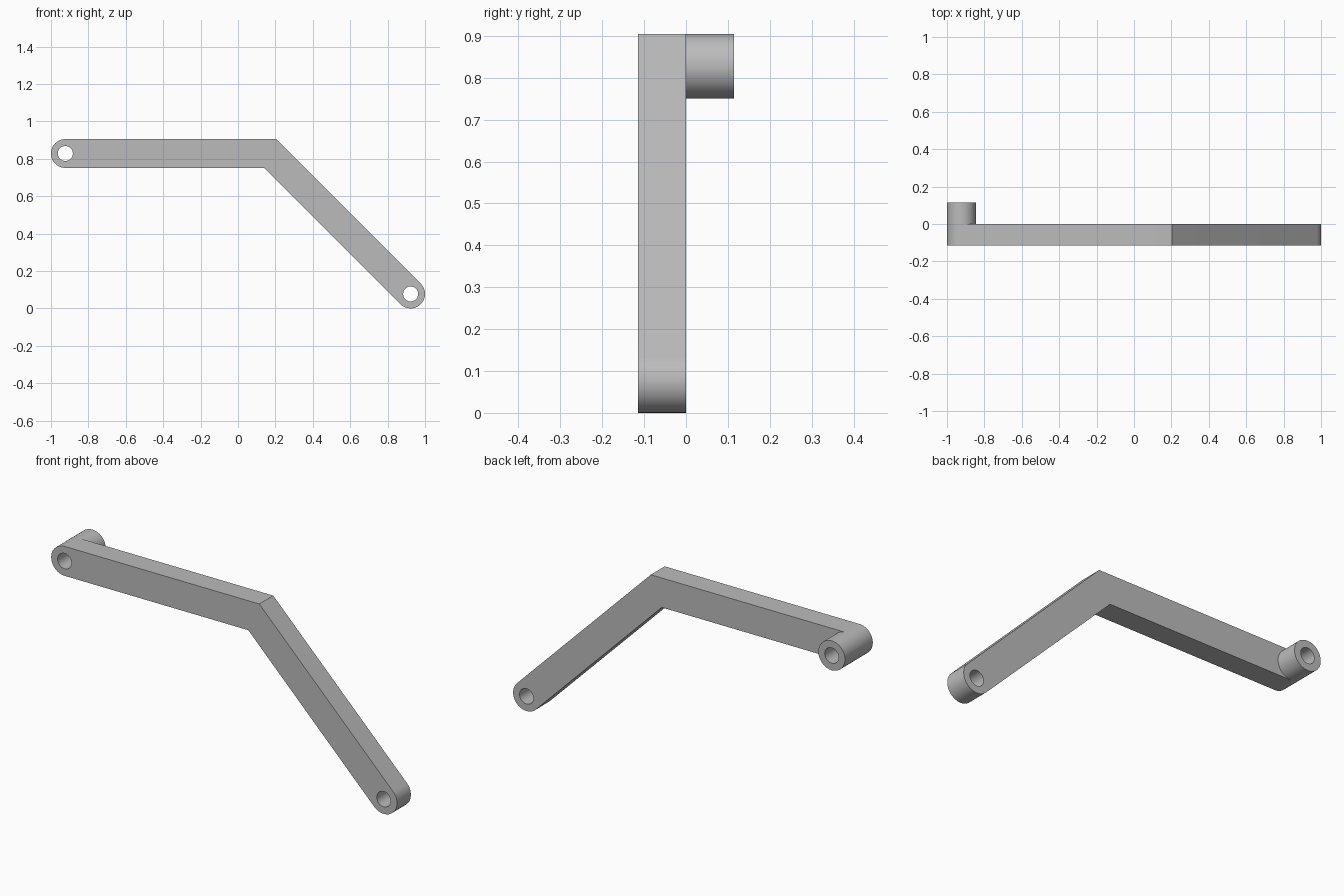
import bpy
from math import sin, cos, pi, tan, radians
from mathutils import Vector

cube = bpy.data.objects.get("Cube")
if cube:
    bpy.data.objects.remove(cube, do_unlink=True)

RADIUS, HOLE, DEPTH = 0.077, 0.04, 0.115
UPPER = Vector((-0.923, 0.828))
LOWER = Vector((0.923, 0.077))
BEND = Vector((0.172, 0.828))

grey = bpy.data.materials.new("plain grey")
grey.use_nodes = True
grey.diffuse_color = (0.5, 0.5, 0.5, 1)
grey.node_tree.nodes["Principled BSDF"].inputs["Base Color"].default_value = (0.5, 0.5, 0.5, 1)


def arc(center, radius, start, end, steps):
    """Points on an arc, angles in degrees."""
    angles = [radians(start + (end - start) * i / steps) for i in range(steps + 1)]
    return [center + radius * Vector((cos(a), sin(a))) for a in angles]


def circle(center, radius, steps=64):
    return arc(center, radius, 0, 360, steps)[:-1]


def plate(name, loops, y_mid):
    """Extrude an outline with holes along y."""
    curve = bpy.data.curves.new(name, 'CURVE')
    curve.dimensions = '2D'
    curve.fill_mode = 'BOTH'
    curve.extrude = DEPTH / 2
    for loop in loops:
        spline = curve.splines.new('POLY')
        spline.points.add(len(loop) - 1)
        for point, co in zip(spline.points, loop):
            point.co = (co.x, co.y, 0, 1)
        spline.use_cyclic_u = True
    obj = bpy.data.objects.new(name, curve)
    bpy.context.collection.objects.link(obj)
    obj.rotation_euler.x = pi / 2
    obj.location.y = y_mid
    bpy.ops.object.select_all(action='DESELECT')
    obj.select_set(True)
    bpy.context.view_layer.objects.active = obj
    bpy.ops.object.convert(target='MESH')
    # Weld the caps to the walls
    bpy.ops.object.mode_set(mode='EDIT')
    bpy.ops.mesh.select_all(action='SELECT')
    bpy.ops.mesh.remove_doubles(threshold=0.0001)
    bpy.ops.mesh.normals_make_consistent(inside=False)
    bpy.ops.object.mode_set(mode='OBJECT')
    bpy.ops.object.shade_smooth_by_angle(angle=radians(30))
    obj.data.materials.clear()
    obj.data.materials.append(grey)
    return obj


# Bent arm with rounded ends, mitred at the bend
miter = Vector((RADIUS * tan(pi / 8), RADIUS))
outline = (arc(UPPER, RADIUS, 90, 270, 32) + [BEND - miter]
           + arc(LOWER, RADIUS, -135, 45, 32) + [BEND + miter])
plate("bent_arm", [outline, circle(UPPER, HOLE), circle(LOWER, HOLE)], -DEPTH / 2)

# Hollow boss behind the upper end
plate("pivot_boss", [circle(UPPER, RADIUS), circle(UPPER, HOLE)], DEPTH / 2)
